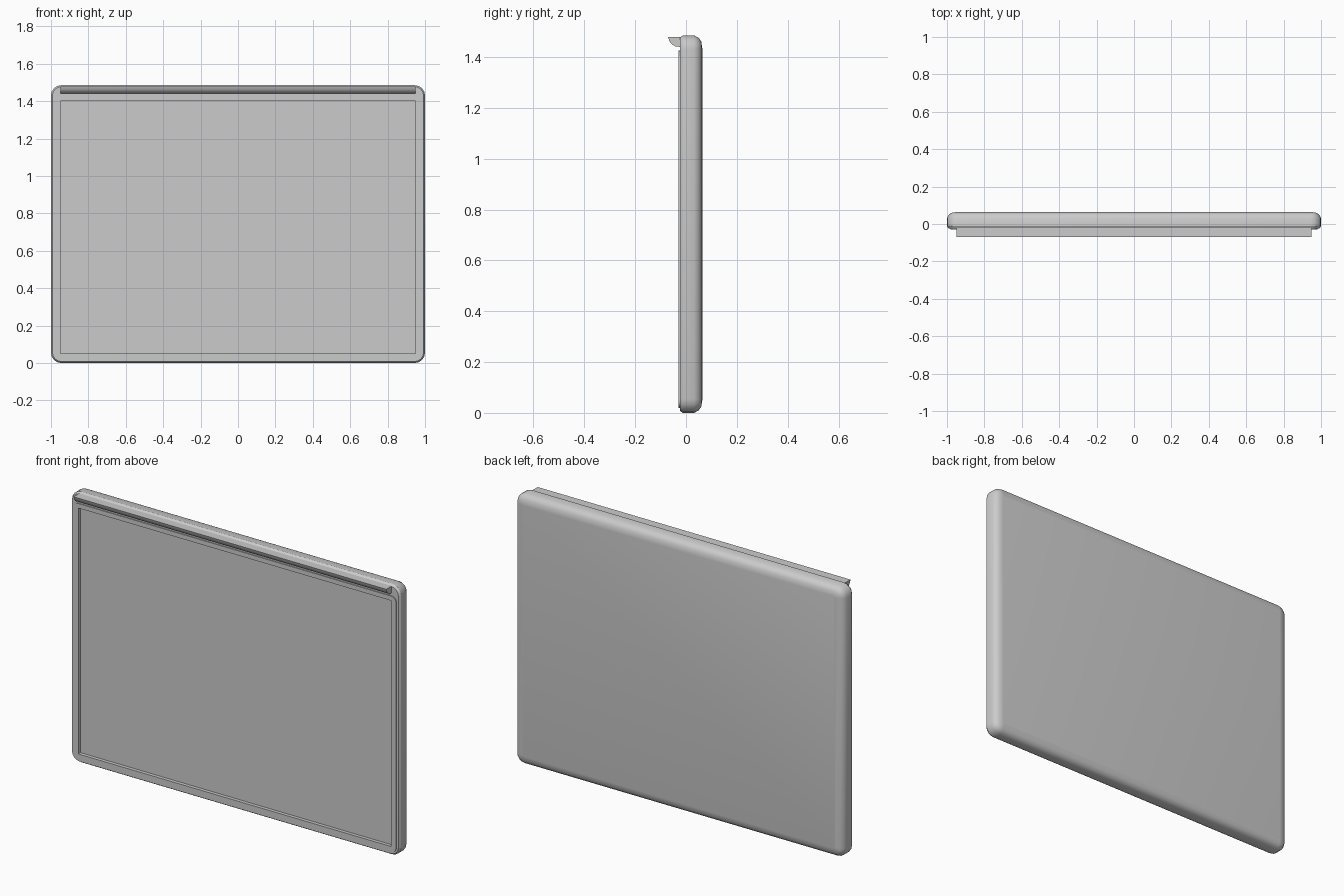
import bpy, bmesh, math

cube = bpy.data.objects.get("Cube")
if cube:
    bpy.data.objects.remove(cube, do_unlink=True)

W, H = 1.0, 1.485          # half width and full height of the case

grey = bpy.data.materials.new("plain grey")
grey.use_nodes = True
grey.diffuse_color = (0.6, 0.6, 0.6, 1)
grey.node_tree.nodes["Principled BSDF"].inputs["Base Color"].default_value = grey.diffuse_color


def outline(half, low, high, radius, y, steps=4):
    """Rounded rectangle standing in the plane at depth y."""
    corners = [(half, high, 0), (-half, high, 90), (-half, low, 180), (half, low, 270)]
    pts = []
    for x, z, start in corners:
        cx = x - math.copysign(radius, x)
        cz = z - radius if z == high else z + radius
        for i in range(steps + 1):
            a = math.radians(start + 90 * i / steps)
            pts.append((cx + radius * math.cos(a), y, cz + radius * math.sin(a)))
    return pts


def loft(name, rings, angle=30):
    """Skin a stack of matching outlines and cap both ends."""
    bm = bmesh.new()
    loops = [[bm.verts.new(p) for p in ring] for ring in rings]
    n = len(loops[0])
    for a, b in zip(loops, loops[1:]):
        for i in range(n):
            j = (i + 1) % n
            bm.faces.new((a[i], a[j], b[j], b[i]))
    bm.faces.new(loops[0])
    bm.faces.new(loops[-1])
    bmesh.ops.recalc_face_normals(bm, faces=bm.faces)
    mesh = bpy.data.meshes.new(name)
    bm.to_mesh(mesh)
    bm.free()
    mesh.materials.append(grey)
    obj = bpy.data.objects.new(name, mesh)
    bpy.context.collection.objects.link(obj)
    bpy.ops.object.select_all(action="DESELECT")
    obj.select_set(True)
    bpy.context.view_layer.objects.active = obj
    bpy.ops.object.shade_smooth_by_angle(angle=math.radians(angle))
    return obj


# Case: recessed screen, raised bezel, stepped rim, straight sides, rounded back
def inset(d, y):
    return outline(W - d, d, H - d, max(0.055 - d, 0.008), y)


loft("case", [
    outline(0.95, 0.05, 1.40, 0.002, -0.01),
    outline(0.95, 0.05, 1.40, 0.002, -0.029),
    outline(0.98, 0.02, 1.425, 0.03, -0.029),
    outline(0.98, 0.02, 1.425, 0.03, -0.024),
    inset(0.008, -0.024),
    inset(0.0, -0.012),
    inset(0.0, 0.032),
    inset(0.01, 0.05),
    inset(0.025, 0.06),
    inset(0.05, 0.064),
])

# Hooked finger lip along the top of the front
profile = [(-0.02, 1.478), (-0.07, 1.478), (-0.066, 1.463),
           (-0.055, 1.449), (-0.042, 1.442), (-0.02, 1.439)]
loft("top_lip", [[(x, y, z) for y, z in profile] for x in (-0.95, 0.95)])
